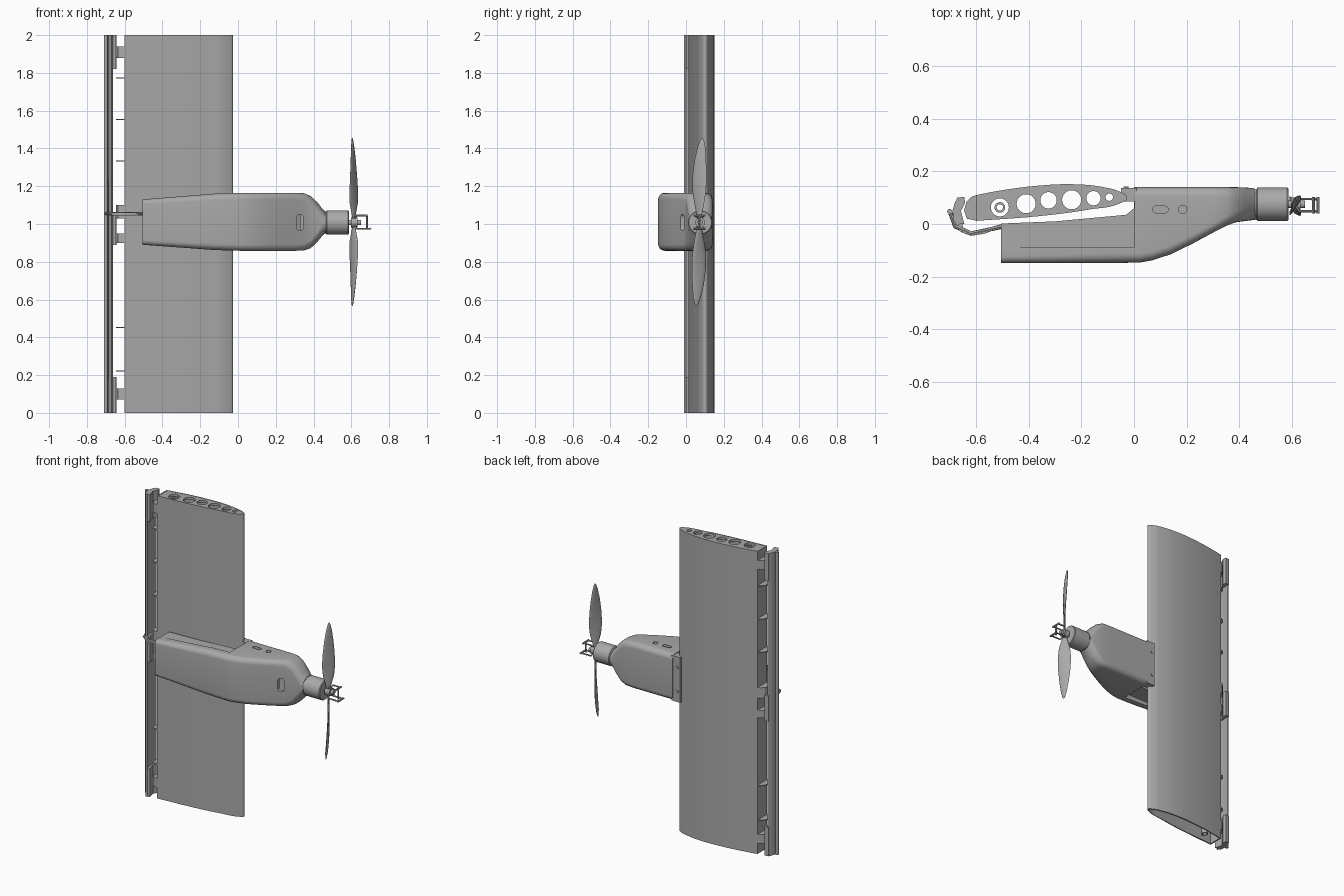
import bpy, bmesh, math
from mathutils import Vector, Matrix

cube = bpy.data.objects.get("Cube")
if cube:
    bpy.data.objects.remove(cube)

grey = bpy.data.materials.new("plain grey")
grey.use_nodes = True
COLOUR = (0.4, 0.4, 0.4, 1)
grey.diffuse_color = COLOUR
grey.node_tree.nodes["Principled BSDF"].inputs["Base Color"].default_value = COLOUR


def select(ob):
    bpy.ops.object.select_all(action='DESELECT')
    ob.select_set(True)
    bpy.context.view_layer.objects.active = ob


def finish(name, data, angle=32):
    ob = bpy.data.objects.new(name, data)
    bpy.context.collection.objects.link(ob)
    select(ob)
    if ob.type == 'CURVE':
        bpy.ops.object.convert(target='MESH')
        ob = bpy.context.object
    ob.data.materials.clear()
    ob.data.materials.append(grey)
    bpy.ops.object.shade_smooth_by_angle(angle=math.radians(angle))
    return ob


def prism(name, loops, z0, z1, smooth=False):
    """Upright extrusion of a filled outline; later loops are holes."""
    cu = bpy.data.curves.new(name, 'CURVE')
    cu.dimensions, cu.fill_mode = '2D', 'BOTH'
    cu.extrude = (z1 - z0) / 2
    cu.resolution_u = 6
    for loop in loops:
        sp = cu.splines.new('BEZIER')
        sp.bezier_points.add(len(loop) - 1)
        sp.use_cyclic_u = True
        for i, (bp, p) in enumerate(zip(sp.bezier_points, loop)):
            bp.co = (p[0], p[1], 0)
            corner = not smooth or (len(loop) > 8 and i in (0, len(loop) - 1))
            bp.handle_left_type = bp.handle_right_type = 'VECTOR' if corner else 'AUTO'
    ob = finish(name, cu)
    ob.data.transform(Matrix.Translation((0, 0, (z0 + z1) / 2)))
    return ob


def circle(x, y, r, n=8):
    return [(x + r * math.cos(math.tau * i / n), y + r * math.sin(math.tau * i / n))
            for i in range(n)]


def loft(name, rings, angle=32):
    """Skin a row of equal rings and cap both ends."""
    bm = bmesh.new()
    rows = [[bm.verts.new(p) for p in ring] for ring in rings]
    n = len(rows[0])
    for a, b in zip(rows, rows[1:]):
        for i in range(n):
            bm.faces.new((a[i], a[(i + 1) % n], b[(i + 1) % n], b[i]))
    bm.faces.new(rows[0])
    bm.faces.new(rows[-1])
    bmesh.ops.recalc_face_normals(bm, faces=bm.faces)
    me = bpy.data.meshes.new(name)
    bm.to_mesh(me)
    bm.free()
    return finish(name, me, angle)


def rounded(x, y0, y1, z0, z1, r, steps=7):
    """Rounded rectangle standing across the x axis."""
    ring = []
    for k, (cy, cz) in enumerate([(y1 - r, z1 - r), (y0 + r, z1 - r),
                                  (y0 + r, z0 + r), (y1 - r, z0 + r)]):
        for i in range(steps):
            a = math.pi / 2 * (k + i / (steps - 1))
            ring.append((x, cy + r * math.cos(a), cz + r * math.sin(a)))
    return ring


def disc(x, r, cy=0.075, cz=1.008, n=32):
    return [(x, cy + p, cz + q) for p, q in circle(0, 0, r, n)]


def box(name, x0, x1, y0, y1, z0, z1):
    return prism(name, [[(x0, y0), (x1, y0), (x1, y1), (x0, y1)]], z0, z1)


def rod(name, points, r):
    cu = bpy.data.curves.new(name, 'CURVE')
    cu.dimensions, cu.bevel_depth, cu.bevel_resolution = '3D', r, 2
    cu.use_fill_caps = True
    sp = cu.splines.new('POLY')
    sp.points.add(len(points) - 1)
    for sp_p, p in zip(sp.points, points):
        sp_p.co = (*p, 1)
    return finish(name, cu)


def cut(ob, cutter):
    mod = ob.modifiers.new("cut", 'BOOLEAN')
    mod.operation, mod.solver, mod.object = 'DIFFERENCE', 'EXACT', cutter
    select(ob)
    bpy.ops.object.modifier_apply(modifier=mod.name)
    bpy.data.objects.remove(cutter)


# Wing: hollow skin with pierced ribs
foil = [(-0.6, 0.11), (-0.51, 0.127), (-0.36, 0.146), (-0.225, 0.151), (-0.11, 0.139),
        (-0.055, 0.123), (-0.026, 0.1), (-0.05, 0.08), (-0.17, 0.055), (-0.36, 0.03), (-0.6, 0.012)]


def shrink(fx, fy):
    return [(-0.32 + (x + 0.32) * fx, 0.085 + (y - 0.085) * fy) for x, y in foil]


prism("wing_skin", [foil, shrink(0.97, 0.86)], 0, 2, True)
holes = [circle(*h) for h in [(-0.51, 0.063, 0.034), (-0.41, 0.077, 0.036), (-0.325, 0.09, 0.031),
                              (-0.237, 0.092, 0.036), (-0.154, 0.098, 0.027), (-0.094, 0.102, 0.014)]]
for z in (0.09, 0.45, 0.9, 1.11, 1.55, 1.984):
    prism("wing_rib", [shrink(0.98, 0.91)] + holes, z, z + 0.015, True)
prism("wing_tube", [circle(-0.51, 0.063, 0.02), circle(-0.51, 0.063, 0.012)], 0.02, 1.99, True)

# Brackets behind the wing
nose = [(-0.595, 0.11), (-0.615, 0.105), (-0.637, 0.085), (-0.646, 0.05), (-0.635, 0.02), (-0.595, 0.012)]
for z0, z1 in [(1.88, 1.94), (1.77, 1.775), (1.55, 1.555), (1.33, 1.335), (1.03, 1.1),
               (0.9, 0.95), (0.45, 0.455), (0.22, 0.225), (0.07, 0.13)]:
    prism("hinge_bracket", [nose], z0, z1)

# Flap strip with thicker blocks, edge tube and control horn
strip = [(-0.665, 0.1), (-0.68, 0.085), (-0.69, 0.05), (-0.685, 0.01), (-0.67, -0.01),
         (-0.663, 0.0), (-0.67, 0.05)]
prism("flap_strip", [strip], 0, 2)
block = [(-0.645, 0.103), (-0.672, 0.1), (-0.688, 0.05), (-0.672, 0.0), (-0.645, 0.0),
         (-0.658, 0.05), (-0.642, 0.08)]
for z0, z1 in [(1.82, 2), (0.89, 1.06), (0, 0.19)]:
    prism("flap_block", [block], z0, z1)
prism("flap_edge_tube", [circle(-0.7, 0.047, 0.01)], 0, 2, True)
horn = [(-0.69, 0.05), (-0.685, 0.0), (-0.66, -0.03), (-0.62, -0.045), (-0.567, -0.037), (-0.505, -0.012),
        (-0.505, 0.0), (-0.567, -0.02), (-0.62, -0.027), (-0.65, -0.012), (-0.665, 0.05)]
prism("control_horn", [horn], 1.045, 1.06)
rod("control_rod", [(-0.7, 0.047, 1.055), (-0.68, -0.01, 1.055), (-0.62, -0.036, 1.055), (-0.5, -0.01, 1.055)], 0.008)

# Fuselage pod
pod = loft("fuselage", [rounded(*s) for s in [
    (-0.505, -0.148, 0.14, 0.89, 1.13, 0.025), (-0.12, -0.148, 0.14, 0.862, 1.161, 0.035),
    (0.02, -0.147, 0.14, 0.858, 1.165, 0.035), (0.07, -0.138, 0.14, 0.858, 1.165, 0.035),
    (0.14, -0.115, 0.14, 0.858, 1.165, 0.035), (0.22, -0.076, 0.14, 0.858, 1.165, 0.035),
    (0.3, -0.033, 0.14, 0.858, 1.165, 0.035), (0.35, -0.007, 0.14, 0.86, 1.163, 0.038),
    (0.385, 0.006, 0.14, 0.872, 1.148, 0.045), (0.42, 0.011, 0.139, 0.905, 1.115, 0.055),
    (0.445, 0.014, 0.137, 0.935, 1.083, 0.06), (0.46, 0.016, 0.134, 0.949, 1.067, 0.059)]], 40)
# Wing saddle, side recesses, hollow interior
cut(pod, prism("saddle", [[(-0.7, -0.006), (-0.3, 0.01), (-0.03, 0.035), (0, 0.06), (0, 0.3), (-0.7, 0.3)]], 0.7, 1.3))
cut(pod, box("upper_recess", -0.7, 0.001, -0.087, 0.31, 1.13, 1.4))
cut(pod, box("lower_recess", -0.7, 0.001, -0.087, 0.31, 0.6, 0.89))
cut(pod, loft("interior", [rounded(*s) for s in [
    (-0.6, -0.132, -0.018, 0.91, 1.11, 0.02), (0, -0.132, -0.012, 0.91, 1.11, 0.02),
    (0.2, -0.068, 0.03, 0.91, 1.11, 0.02), (0.33, 0.004, 0.1, 0.91, 1.11, 0.02)]]))


# Vent slots and switch hole
def capsule(u, v, half, r):
    return [(u + s * half + r * math.cos(a), v + r * math.sin(a))
            for s, base in ((1, -math.pi / 2), (-1, math.pi / 2))
            for a in [base + math.pi * i / 8 for i in range(9)]]


cut(pod, loft("front_vent", [[(0.327 + v, y, 1.008 + u) for u, v in capsule(0, 0, 0.025, 0.018)]
                             for y in (-0.12, 0.06)]))
cut(pod, prism("side_slot", [capsule(0.1, 0.055, 0.017, 0.013)], 1.135, 1.3))
cut(pod, prism("switch_hole", [circle(0.185, 0.055, 0.016, 16)], 1.135, 1.3))
select(pod)
bpy.ops.object.shade_smooth_by_angle(angle=math.radians(40))

# Mounting tab with screws at the wing edge
box("wing_tab", -0.05, 0.01, 0.085, 0.136, 0.862, 1.16)
for z in (0.93, 1.09):
    rod("tab_screw", [(-0.03, 0.1, z), (-0.03, 0.142, z)], 0.01)

# Motor
loft("motor_neck", [disc(0.44, 0.057), disc(0.475, 0.057)])
loft("motor_can", [disc(x, r) for x, r in [(0.466, 0.058), (0.47, 0.064), (0.582, 0.064), (0.587, 0.06)]])
loft("motor_shaft", [disc(0.58, 0.014), disc(0.65, 0.014)])
loft("propeller_hub", [disc(0.597, 0.026), disc(0.632, 0.026)])

# Propeller: two twisted blades, the second turned half a circle
CENTRE = Vector((0.613, 0.07, 1.01))
for turn in (0, math.pi):
    spin = Matrix.Rotation(turn, 3, 'X')
    rings = []
    for r, half, twist, shift in [(0.015, 0.012, 60, 0), (0.05, 0.02, 55, 0), (0.1, 0.034, 50, 0),
                                  (0.17, 0.043, 58, 0), (0.25, 0.041, 64, 0.002), (0.33, 0.033, 68, 0.006),
                                  (0.4, 0.021, 72, 0.012), (0.435, 0.01, 74, 0.015), (0.445, 0.003, 74, 0.016)]:
        a = math.radians(twist)
        ring = []
        for u, v in circle(0, 0, 1, 12):
            c, t = u * half, v * min(0.006, half * 0.35)
            ring.append(CENTRE + spin @ Vector((c * math.cos(a) - t * math.sin(a) - shift * 0.5,
                                                c * math.sin(a) + t * math.cos(a) + shift, r)))
        rings.append(ring)
    loft("propeller_blade", rings, 60)

# Folding yoke ahead of the hub
for y in (0.048, 0.095):
    for z, end in ((1.045, 0.685), (0.975, 0.7)):
        rod("yoke_prong", [(0.61, 0.072, 1.01 + (z - 1.01) * 0.4), (0.63, y, z), (end, y, z)], 0.005)
for z, x in ((1.045, 0.682), (0.975, 0.7)):
    rod("yoke_pin", [(x, 0.04, z), (x, 0.103, z)], 0.006)
rod("yoke_bar", [(0.682, 0.072, 0.975), (0.682, 0.072, 1.045)], 0.005)
